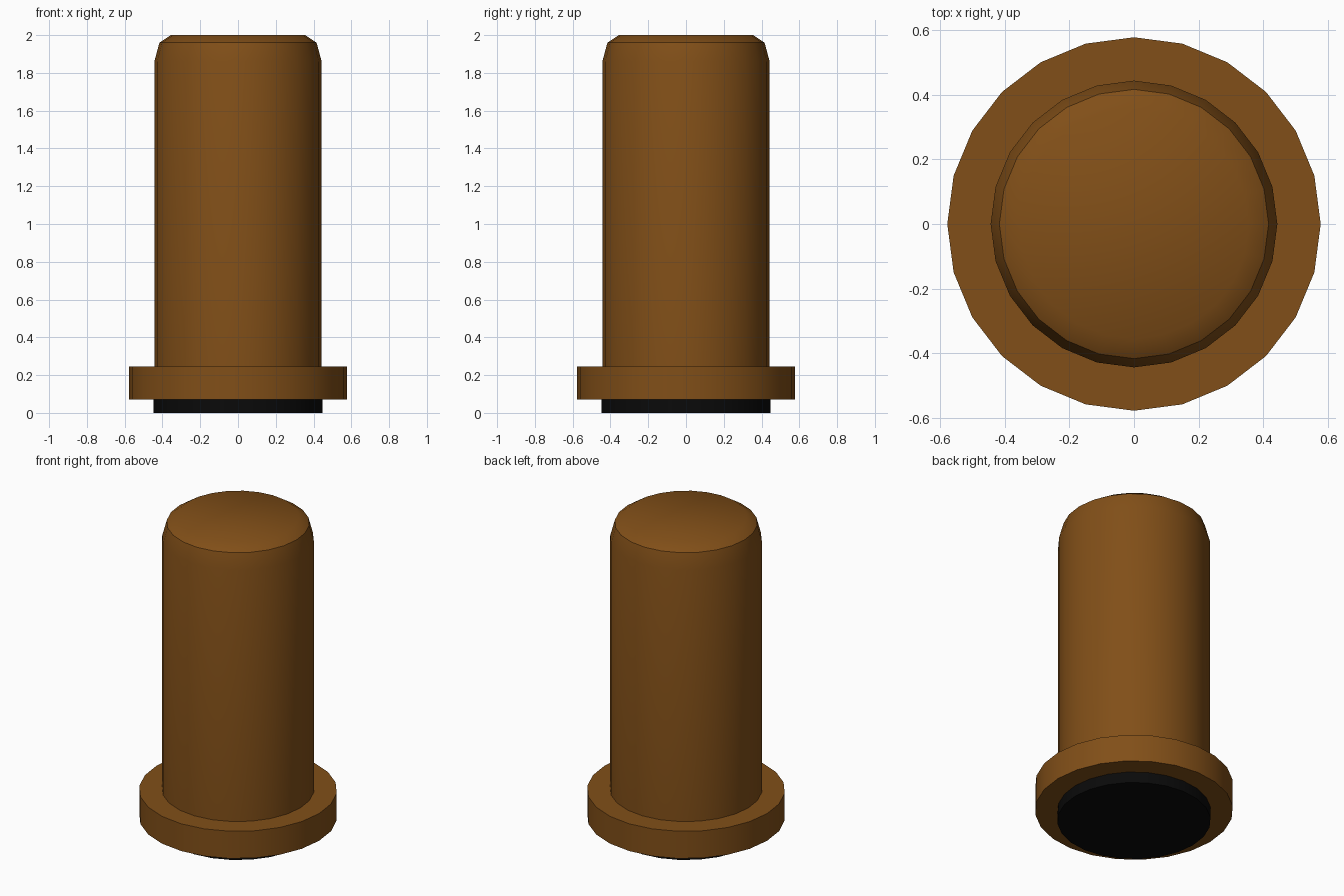
import bpy, bmesh, math

if "Cube" in bpy.data.objects:
    bpy.data.objects.remove(bpy.data.objects["Cube"])

SIDES = 24


def material(name, color):
    m = bpy.data.materials.new(name)
    m.diffuse_color = color
    m.use_nodes = True
    m.node_tree.nodes["Principled BSDF"].inputs["Base Color"].default_value = m.diffuse_color
    return m


def lathe(name, profile, mat):
    """Stack rings of (radius, z) and cap both ends."""
    bm = bmesh.new()
    rings = []
    for r, z in profile:
        rings.append([bm.verts.new((r * math.cos(math.tau * i / SIDES),
                                    r * math.sin(math.tau * i / SIDES), z))
                      for i in range(SIDES)])
    for a, b in zip(rings, rings[1:]):
        for i in range(SIDES):
            j = (i + 1) % SIDES
            bm.faces.new((a[i], a[j], b[j], b[i]))
    bm.faces.new(rings[0][::-1])
    bm.faces.new(rings[-1])
    mesh = bpy.data.meshes.new(name)
    bm.to_mesh(mesh)
    bm.free()
    mesh.materials.append(mat)
    ob = bpy.data.objects.new(name, mesh)
    bpy.context.collection.objects.link(ob)
    bpy.ops.object.select_all(action='DESELECT')
    ob.select_set(True)
    bpy.context.view_layer.objects.active = ob
    bpy.ops.object.shade_smooth_by_angle(angle=math.radians(37))
    return ob


brown = material("brown", (0.22, 0.078, 0.009, 1))
black = material("black", (0.003, 0.003, 0.003, 1))

# Dark disc under the flange
lathe("base_disc", [(0.447, 0), (0.447, 0.07)], black)

# Flange and pin with a rounded-off tip
lathe("flanged_pin", [(0.577, 0.07), (0.577, 0.245), (0.443, 0.245),
                      (0.443, 1.86), (0.416, 1.96), (0.355, 2.0)], brown)
